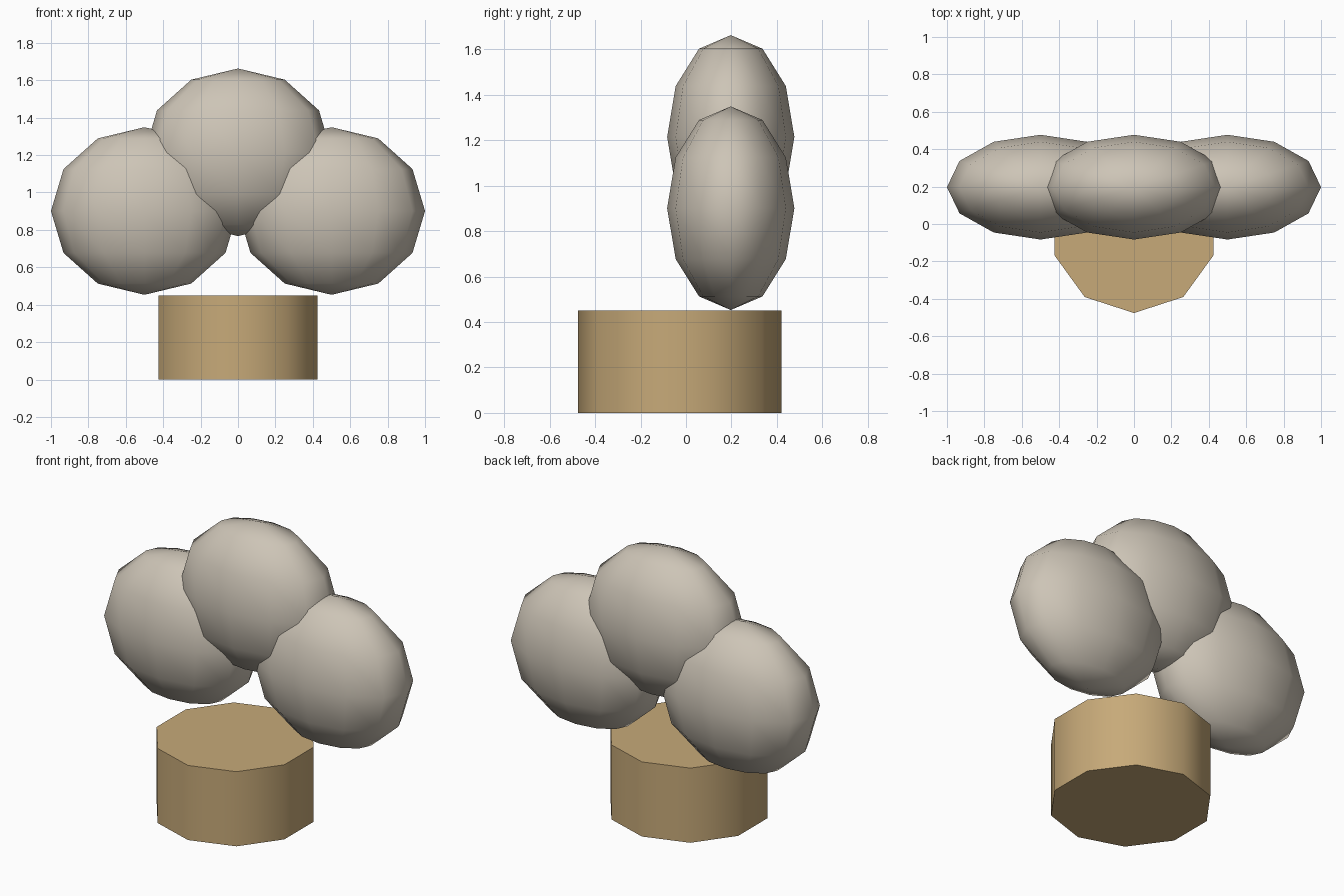
import bpy
import math

if "Cube" in bpy.data.objects:
    bpy.data.objects.remove(bpy.data.objects["Cube"])


def material(name, rgb):
    m = bpy.data.materials.new(name)
    m.diffuse_color = (*rgb, 1.0)
    m.use_nodes = True
    m.node_tree.nodes["Principled BSDF"].inputs["Base Color"].default_value = m.diffuse_color
    return m


stone = material("warm grey", (0.61, 0.555, 0.47))
wood = material("tan", (0.57, 0.40, 0.19))


def finish(name, mat, angle):
    ob = bpy.context.object
    ob.name = name
    ob.data.materials.append(mat)
    bpy.ops.object.transform_apply(location=False, rotation=False, scale=True)
    bpy.ops.object.shade_smooth_by_angle(angle=math.radians(angle))
    return ob


# ten-sided base drum
bpy.ops.mesh.primitive_cylinder_add(vertices=10, radius=0.448, depth=0.45,
                                    location=(0, -0.028, 0.225))
finish("base_drum", wood, 45)

# three flattened lobes fanned above the back of the base
for name, x, z in (("left_lobe", -0.5, 0.901),
                   ("right_lobe", 0.5, 0.901),
                   ("top_lobe", 0.0, 1.215)):
    bpy.ops.mesh.primitive_uv_sphere_add(segments=12, ring_count=6, radius=1,
                                         location=(x, 0.197, z))
    bpy.context.object.scale = (0.5, 0.28, 0.448)
    finish(name, stone, 80)
